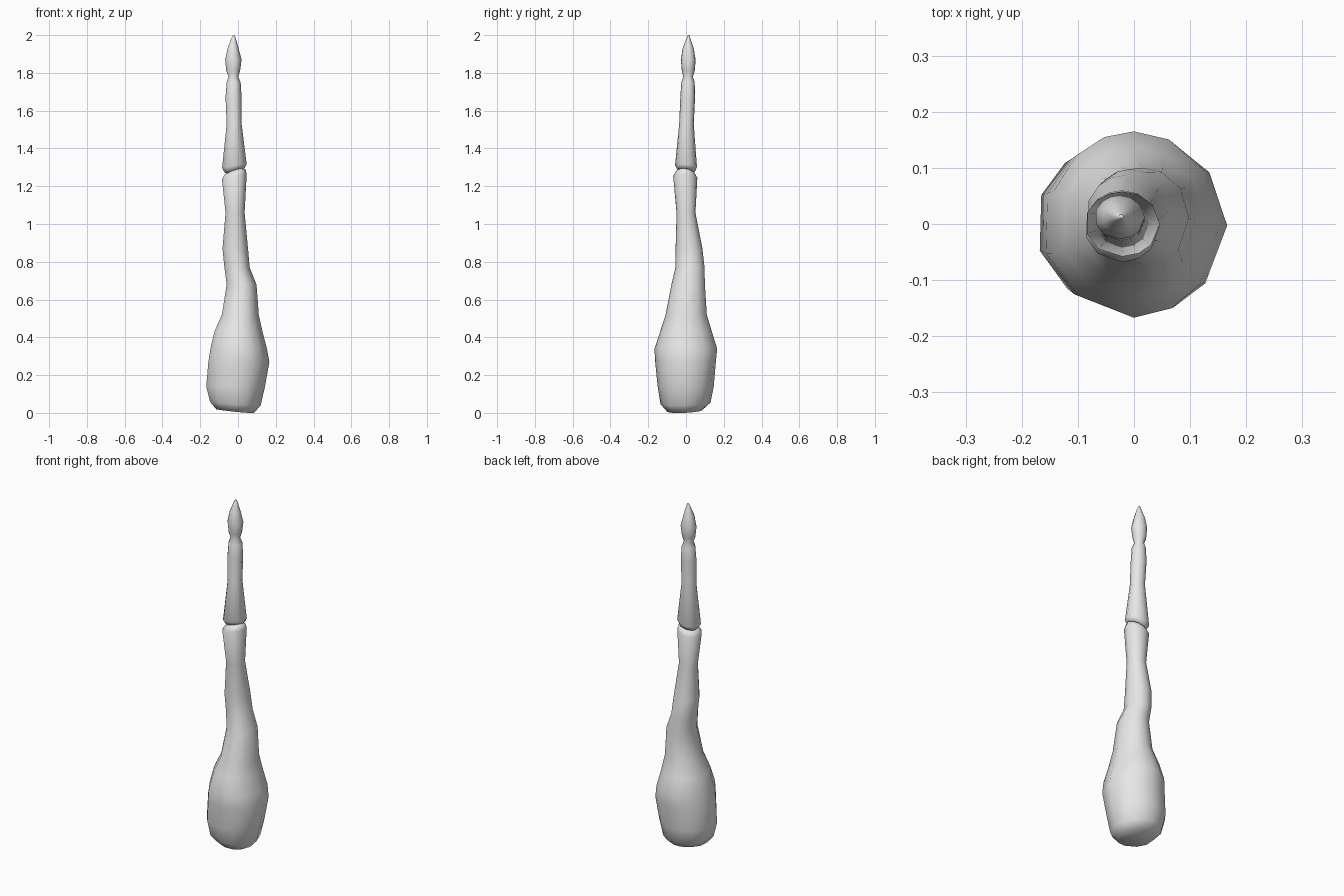
import bpy, bmesh, math

cube = bpy.data.objects.get("Cube")
if cube:
    bpy.data.objects.remove(cube, do_unlink=True)

grey = bpy.data.materials.new("light grey")
grey.use_nodes = True
grey.diffuse_color = (0.8, 0.8, 0.8, 1)
grey.node_tree.nodes["Principled BSDF"].inputs["Base Color"].default_value = (0.8, 0.8, 0.8, 1)

# Uneven twelve-sided section, stretched to each ring's extents
ANGLES = [math.radians(a) for a in (0, 36, 66, 90, 110, 132, 159, 198, 230, 270, 296, 320)]
X_MIN = min(math.cos(a) for a in ANGLES)


def section(ring):
    z, x0, x1, y0, y1, tilt = ring
    cx, cy, rx, ry = (x0 + x1) / 2, (y0 + y1) / 2, (x1 - x0) / 2, (y1 - y0) / 2
    points = []
    for a in ANGLES:
        u = 2 * (math.cos(a) - X_MIN) / (1 - X_MIN) - 1
        v = math.sin(a)
        points.append((cx + rx * u, cy + ry * v, z + tilt * (u - 0.4 * v)))
    return points


def loft(name, rings):
    bm = bmesh.new()
    loops = [[bm.verts.new(p) for p in section(r)] for r in rings]
    for low, high in zip(loops, loops[1:]):
        for i in range(len(ANGLES)):
            j = (i + 1) % len(ANGLES)
            bm.faces.new((low[i], low[j], high[j], high[i]))
    bm.faces.new(loops[0][::-1])
    bm.faces.new(loops[-1])
    bmesh.ops.recalc_face_normals(bm, faces=bm.faces)
    mesh = bpy.data.meshes.new(name)
    bm.to_mesh(mesh)
    bm.free()
    mesh.materials.append(grey)
    obj = bpy.data.objects.new(name, mesh)
    bpy.context.collection.objects.link(obj)
    bpy.ops.object.select_all(action="DESELECT")
    obj.select_set(True)
    bpy.context.view_layer.objects.active = obj
    bpy.ops.object.shade_smooth_by_angle(angle=math.radians(65))


# Each ring: height, left and right x, front and back y, tilt
loft("bulb_and_lower_stem", [
    (.01, -.115, .085, -.1, .085, -.01),
    (.05, -.148, .12, -.135, .13, -.01),
    (.14, -.168, .143, -.15, .147, 0),
    (.27, -.157, .166, -.163, .158, 0),
    (.34, -.146, .153, -.167, .165, 0),
    (.43, -.125, .13, -.137, .137, 0),
    (.52, -.085, .11, -.108, .11, 0),
    (.68, -.06, .098, -.077, .1, 0),
    (.77, -.072, .062, -.056, .098, 0),
    (.87, -.082, .053, -.055, .087, 0),
    (1.06, -.066, .035, -.05, .05, 0),
    (1.25, -.085, .046, -.068, .06, .014),
    (1.275, -.07, .04, -.052, .047, .014),
    (1.283, -.05, .02, -.035, .03, .012),
])

loft("upper_stem_and_tip", [
    (1.28, -.05, .02, -.035, .035, .012),
    (1.284, -.07, .036, -.046, .048, .012),
    (1.306, -.084, .046, -.058, .058, .01),
    (1.53, -.06, .019, -.036, .041, 0),
    (1.67, -.066, .019, -.03, .048, 0),
    (1.75, -.06, .014, -.025, .046, 0),
    (1.78, -.05, .001, -.014, .036, 0),
    (1.81, -.062, .011, -.022, .046, 0),
    (1.87, -.068, .019, -.027, .051, 0),
    (1.93, -.055, .003, -.018, .041, 0),
    (1.985, -.035, -.012, .004, .022, 0),
    (2.0, -.027, -.019, .01, .017, 0),
])
